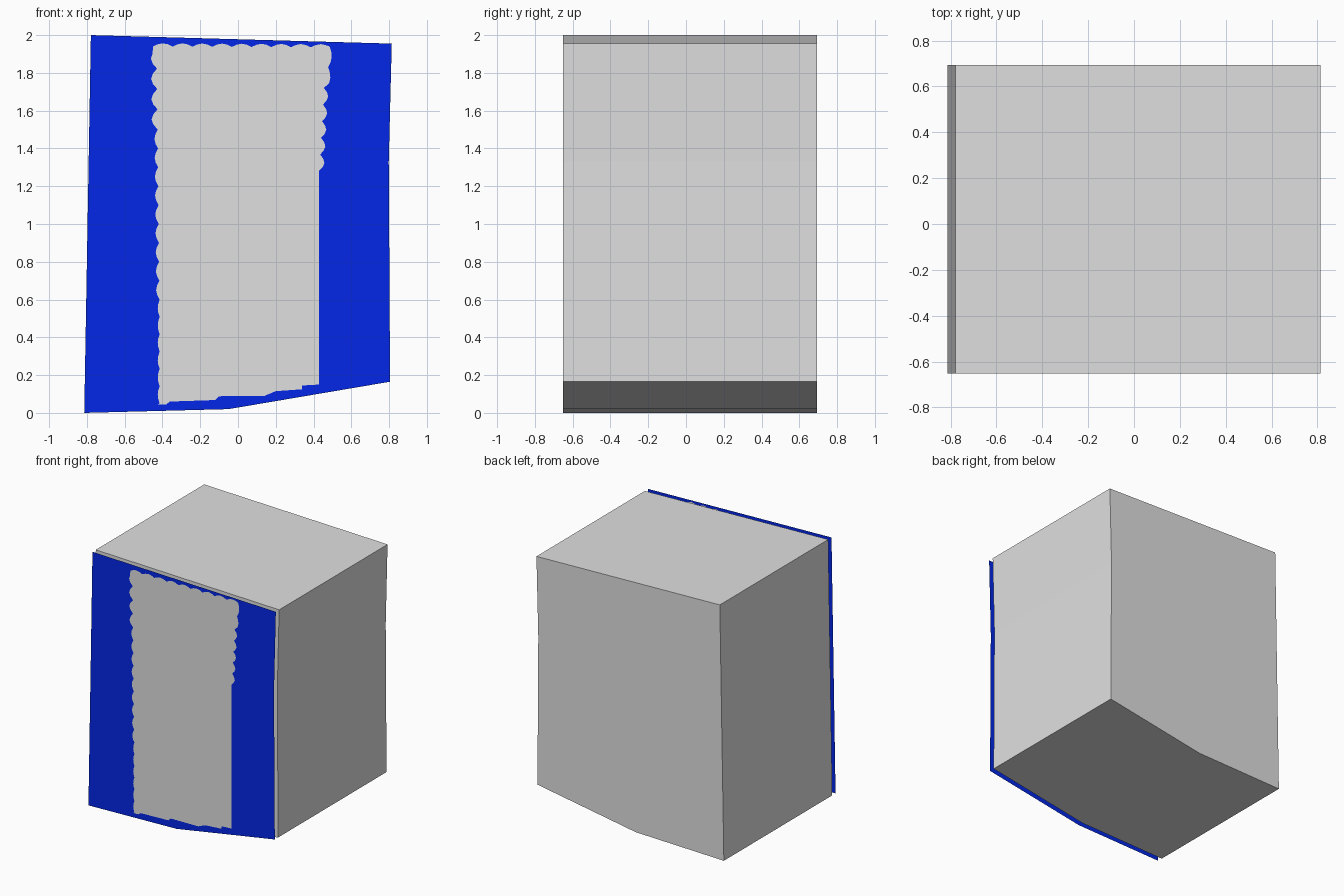
import bpy, bmesh, math

if "Cube" in bpy.data.objects:
    bpy.data.objects.remove(bpy.data.objects["Cube"])

FRONT, BODY, BACK = -0.693, -0.652, 0.693

# Slightly skewed outline shared by the block and its front sheet (x, z)
OUTLINE = [(-0.814, 0), (-0.05, 0.02), (0.805, 0.165), (0.798, 1.33),
           (0.814, 1.955), (-0.779, 2.0)]


def material(name, rgb):
    m = bpy.data.materials.new(name)
    m.diffuse_color = (*rgb, 1)
    m.use_nodes = True
    m.node_tree.nodes["Principled BSDF"].inputs["Base Color"].default_value = m.diffuse_color
    return m


def finish(bm, name, mats):
    mesh = bpy.data.meshes.new(name)
    bm.to_mesh(mesh)
    bm.free()
    for m in mats:
        mesh.materials.append(m)
    obj = bpy.data.objects.new(name, mesh)
    bpy.context.collection.objects.link(obj)
    return obj


def scallops(a, b, count, depth):
    """Points from a to b bulging to the left of the travel direction."""
    dx, dz = b[0] - a[0], b[1] - a[1]
    length = math.hypot(dx, dz)
    points = []
    for i in range(count * 4):
        t = i / (count * 4)
        d = depth * abs(math.sin(math.pi * t * count))
        points.append((a[0] + dx * t - dz / length * d,
                       a[1] + dz * t + dx / length * d))
    return points


grey = material("light grey", (0.745, 0.745, 0.745))
blue = material("bright blue", (0.001, 0.022, 0.84))

# Solid block
bm = bmesh.new()
face = bm.faces.new([bm.verts.new((x, BODY, z)) for x, z in OUTLINE])
ext = bmesh.ops.extrude_face_region(bm, geom=[face], use_keep_orig=True)
moved = [v for v in ext["geom"] if isinstance(v, bmesh.types.BMVert)]
bmesh.ops.translate(bm, verts=moved, vec=(0, BACK - BODY, 0))
bmesh.ops.recalc_face_normals(bm, faces=bm.faces)
finish(bm, "block", [grey])

# Ragged grey panel in the front sheet: left side, top, right side, stepped bottom
panel = scallops((-0.415, 0.05), (-0.415, 0.6), 6, 0.01)
panel += scallops((-0.415, 0.6), (-0.425, 1.5), 9, 0.018)
panel += scallops((-0.425, 1.5), (-0.43, 1.93), 4, 0.032)
panel += scallops((-0.45, 1.94), (0.49, 1.935), 9, 0.017)
panel += scallops((0.485, 1.94), (0.47, 1.72), 2, 0.015)
panel += scallops((0.455, 1.72), (0.43, 1.28), 5, 0.025)
panel += [(0.428, 1.28), (0.428, 0.15), (0.34, 0.145), (0.34, 0.125),
          (0.2, 0.115), (0.14, 0.09), (-0.1, 0.088), (-0.12, 0.068),
          (-0.36, 0.06), (-0.38, 0.045), (-0.425, 0.045)]

# Thin floating front sheet: blue border around the grey panel
bm = bmesh.new()
loops = []
for pts in (OUTLINE, panel):
    vs = [bm.verts.new((x, FRONT, z)) for x, z in pts]
    loops.append([bm.edges.new((vs[i - 1], vs[i])) for i in range(len(vs))])
for index, edges in enumerate((loops[0] + loops[1], loops[1])):
    filled = bmesh.ops.triangle_fill(bm, edges=edges, use_beauty=True,
                                     normal=(0, -1, 0))
    for f in filled["geom"]:
        if isinstance(f, bmesh.types.BMFace):
            f.material_index = index
            f.normal_update()
            if f.normal.y > 0:
                f.normal_flip()
finish(bm, "front_sheet", [blue, grey])
